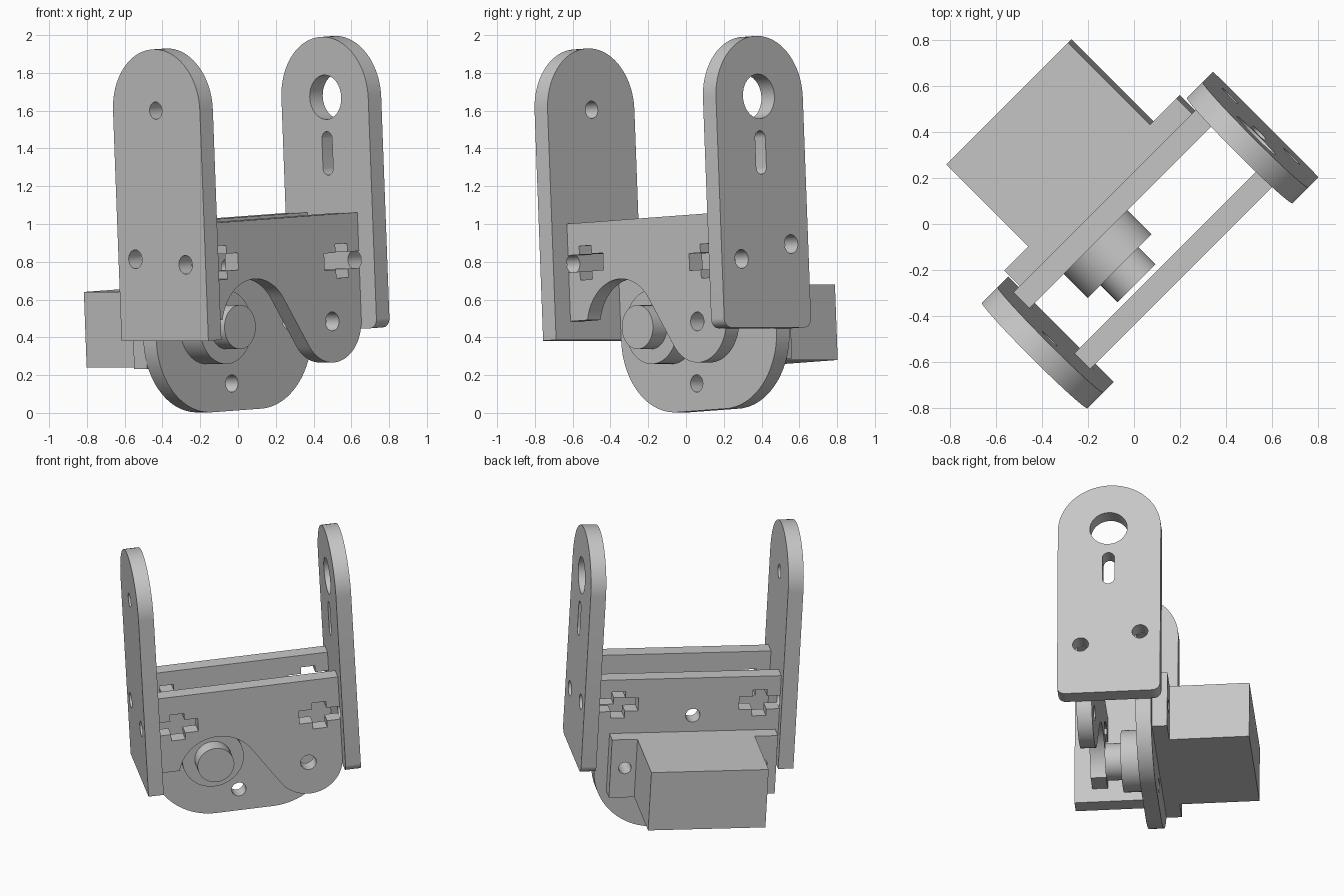
import bpy, bmesh, math
from mathutils import Matrix, Vector

if "Cube" in bpy.data.objects:
    bpy.data.objects.remove(bpy.data.objects["Cube"])

# Bracket frame: U along the bracket, V through the cross plates, W up (leaning 3 degrees)
t, s = math.radians(3), math.sqrt(0.5)
U = Vector((math.cos(t) * s, math.cos(t) * s, math.sin(t)))
V = Vector((s, -s, 0))
W = Vector((-math.sin(t) * s, -math.sin(t) * s, math.cos(t)))

grey = bpy.data.materials.new("plain_grey")
grey.diffuse_color = (0.57, 0.57, 0.57, 1)
grey.use_nodes = True
grey.node_tree.nodes["Principled BSDF"].inputs["Base Color"].default_value = grey.diffuse_color


def arc(cx, cy, r, a0, a1, n=24):
    return [(cx + r * math.cos(math.radians(a0 + (a1 - a0) * i / n)),
             cy + r * math.sin(math.radians(a0 + (a1 - a0) * i / n))) for i in range(n + 1)]


def hole(cx, cy, r):
    return arc(cx, cy, r, 0, 360, 32)[:-1]


def rect(x0, x1, y0, y1):
    return [(x0, y0), (x1, y0), (x1, y1), (x0, y1)]


def solid(name, loops, axes, z0, z1):
    """Extrude an outline with holes between z0 and z1 along the third axis."""
    cu = bpy.data.curves.new(name, 'CURVE')
    cu.dimensions, cu.fill_mode, cu.extrude = '2D', 'BOTH', abs(z1 - z0) / 2
    for pts in loops:
        sp = cu.splines.new('POLY')
        sp.points.add(len(pts) - 1)
        for p, (x, y) in zip(sp.points, pts):
            p.co = (x, y, 0, 1)
        sp.use_cyclic_u = True
    tmp = bpy.data.objects.new(name + "_curve", cu)
    bpy.context.collection.objects.link(tmp)
    bpy.context.view_layer.update()
    me = bpy.data.meshes.new_from_object(tmp.evaluated_get(bpy.context.evaluated_depsgraph_get()))
    bpy.data.objects.remove(tmp)
    a, b, c = axes
    m = Matrix((a, b, c)).transposed().to_4x4() @ Matrix.Translation((0, 0, (z0 + z1) / 2))
    bm = bmesh.new()
    bm.from_mesh(me)
    bmesh.ops.remove_doubles(bm, verts=bm.verts, dist=1e-5)
    bm.transform(m)
    bmesh.ops.recalc_face_normals(bm, faces=bm.faces)
    bm.to_mesh(me)
    bm.free()
    me.materials.clear()
    me.materials.append(grey)
    ob = bpy.data.objects.new(name, me)
    bpy.context.collection.objects.link(ob)
    bpy.context.view_layer.objects.active = ob
    ob.select_set(True)
    bpy.ops.object.shade_smooth_by_angle(angle=math.radians(30))
    ob.select_set(False)
    return ob


CROSS = (U, W, V)    # profile in u, w; extruded along v
END = (V, W, -U)     # profile in v, w; extruded along -u
L, R = -0.5275, 0.6375            # inner faces of the end plates
TH = 0.0975
VC, HW, TOP = 0.099, 0.325, 1.635  # end plate centre, half width, arc centre
BOT, CT = 0.415, 1.03


def notch(wall, side, w):
    """Cross shaped nut slot opening onto the wall, listed bottom to top."""
    half = [(0, .045), (.085, .045), (.085, .09), (.175, .09), (.175, .045), (.26, .045)]
    return ([(wall + side * a, w - b) for a, b in half] +
            [(wall + side * a, w + b) for a, b in reversed(half)])


# End plates
dome = arc(VC, TOP, HW, 0, 180, 40)
solid("left_end_plate", [
    dome + [(VC - HW, BOT), (VC + HW, BOT)],
    hole(VC - .005, TOP, .046), hole(-.1, .847, .05), hole(.275, .818, .05)],
    END, -L, -L + TH)
rc = .05
slot = arc(VC + .005, 1.42, .038, 0, 180, 12) + arc(VC + .005, 1.265, .038, 180, 360, 12)
solid("right_end_plate", [
    dome + arc(VC - HW + rc, BOT + rc, rc, 180, 270, 8) + arc(VC + HW - rc, BOT + rc, rc, 270, 360, 8),
    hole(VC + .005, TOP + .005, .118), slot, hole(-.098, .857, .05), hole(.277, .778, .05)],
    END, -R - TH, -R)

# Servo mounting plate with rounded lower corners
rr = .4
solid("servo_plate", [
    [(L, CT)] + notch(L, 1, .847)[::-1] + arc(L + rr, .01 + rr, rr, 180, 270) +
    arc(R - rr, .01 + rr, rr, 270, 360) + notch(R, -1, .857) + [(R, CT)],
    hole(.025, .155, .046), hole(.025, .771, .046),
    hole(-.41, .463, .04), hole(.46, .463, .04)],
    CROSS, -.16, -.063)

# Front plate: arch around the shaft, flowing into a round foot
su, sw, ra, fu, rf = -.15, .463, .255, .42, .2175
al = math.degrees(math.acos((ra + rf) / (fu - su)))
a0 = 180 - math.degrees(math.asin((.513 - sw) / ra))
solid("front_plate", [
    [(L, CT)] + notch(L, 1, .817)[::-1] + [(L, .513)] + arc(su, sw, ra, a0, al, 32) +
    arc(fu, sw, rf, 180 + al, 360, 32) + notch(R, -1, .78) + [(R, CT)],
    hole(fu, sw, .05)],
    CROSS, .214, .311)

# Servo: body, screw flange, hub and output shaft
solid("servo_body", [rect(-.36, .39, .26, .66)], CROSS, -.76, -.165)
solid("servo_flange", [rect(-.508, .552, .26, .66), hole(-.41, .463, .04), hole(.46, .463, .04)],
      CROSS, -.256, -.16)
solid("servo_hub", [arc(su, sw, .196, 0, 360, 48)[:-1]], CROSS, -.1, .085)
solid("servo_shaft", [arc(su, sw, .117, 0, 360, 40)[:-1]], CROSS, .07, .19)
